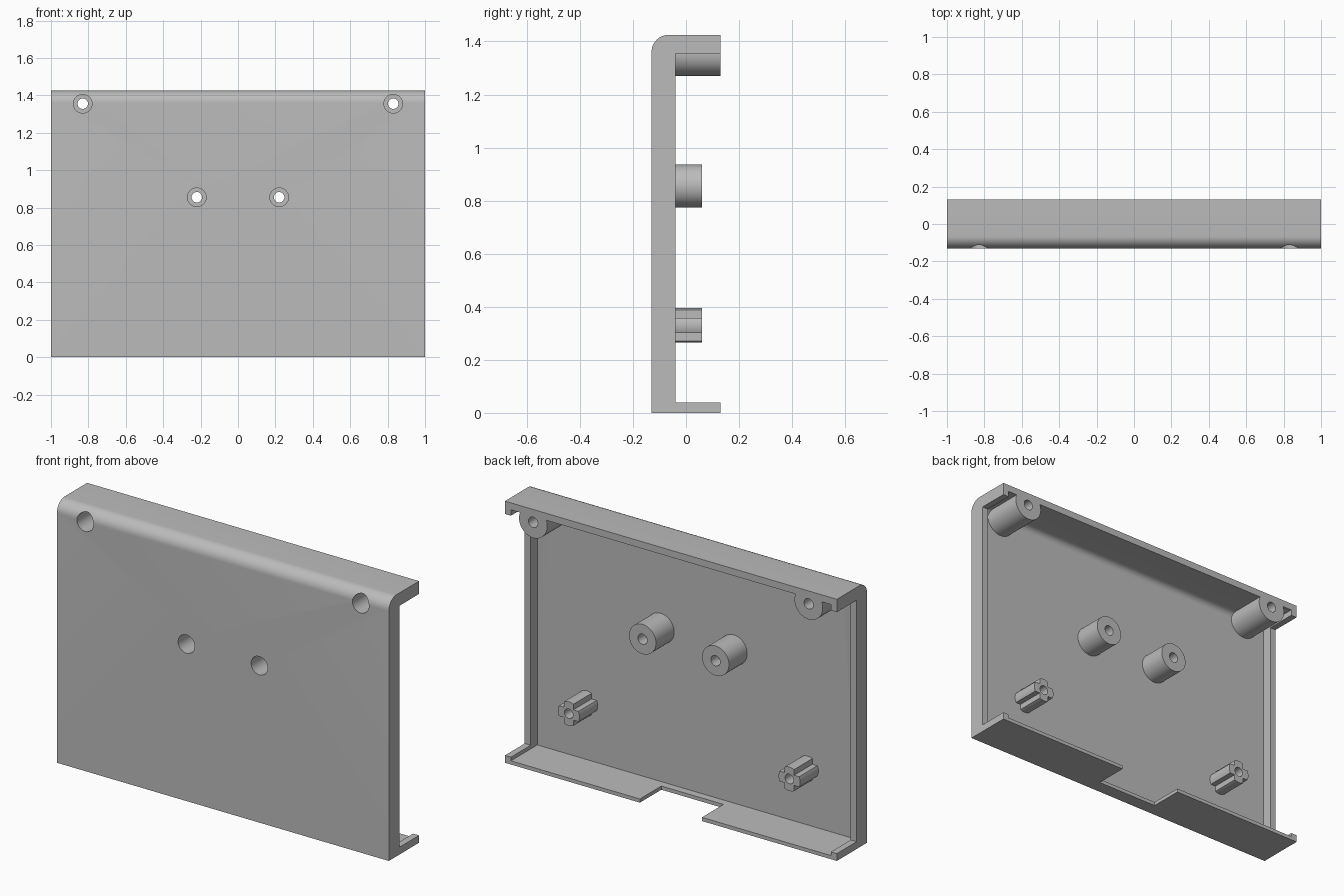
import bpy
import bmesh
from math import cos, sin, pi, radians

if "Cube" in bpy.data.objects:
    bpy.data.objects.remove(bpy.data.objects["Cube"])

grey = bpy.data.materials.new("plain_grey")
grey.use_nodes = True
colour = (0.5, 0.5, 0.5, 1)
grey.diffuse_color = colour
grey.node_tree.nodes["Principled BSDF"].inputs["Base Color"].default_value = colour

HALF_W, FRONT, BACK, TOP = 1.0, -0.13, 0.13, 1.425
FLOOR, RIM, WALL = -0.097, -0.04, 0.036


def prism(name, outline, axis, start, end):
    """Extrude a closed outline along x (outline is y, z) or y (outline is x, z)."""
    bm = bmesh.new()

    def place(p, depth):
        return (depth, p[0], p[1]) if axis == "x" else (p[0], depth, p[1])
    face = bm.faces.new([bm.verts.new(place(p, start)) for p in outline])
    out = bmesh.ops.extrude_face_region(bm, geom=[face])
    shift = (end - start, 0, 0) if axis == "x" else (0, end - start, 0)
    bmesh.ops.translate(bm, vec=shift,
                        verts=[v for v in out["geom"] if isinstance(v, bmesh.types.BMVert)])
    bmesh.ops.recalc_face_normals(bm, faces=bm.faces)
    mesh = bpy.data.meshes.new(name)
    bm.to_mesh(mesh)
    bm.free()
    mesh.materials.append(grey)
    obj = bpy.data.objects.new(name, mesh)
    bpy.context.collection.objects.link(obj)
    return obj


def arc(cx, cz, r, a, b, n):
    return [(cx + r * cos(a + (b - a) * i / n), cz + r * sin(a + (b - a) * i / n))
            for i in range(n + 1)]


def circle(x, z, r, n=48):
    return arc(x, z, r, 0, 2 * pi, n)[:-1]


def box(x0, x1, z0, z1):
    return [(x0, z0), (x1, z0), (x1, z1), (x0, z1)]


def tray_profile(y0, y1, z0, z1, r):
    """Side outline with the upper front corner rounded."""
    return [(y0, z0), (y1, z0), (y1, z1)] + arc(y0 + r, z1 - r, r, pi / 2, pi, 12)


def cut(obj, cutter):
    mod = obj.modifiers.new("cut", "BOOLEAN")
    mod.operation = "DIFFERENCE"
    mod.solver = "EXACT"
    mod.object = cutter
    bpy.context.view_layer.objects.active = obj
    bpy.ops.object.modifier_apply(modifier=mod.name)


def cut_once(obj, *shape):
    cutter = prism("cutter", *shape)
    cut(obj, cutter)
    bpy.data.objects.remove(cutter)


# Shell: rounded block, hollowed, with open sides and a cable notch below
shell = prism("shell", tray_profile(FRONT, BACK, 0, TOP, 0.065), "x", -HALF_W, HALF_W)
cut_once(shell, tray_profile(FLOOR, 0.3, 0.02, 1.387, 0.035), "x", -HALF_W + WALL, HALF_W - WALL)
cut_once(shell, [(RIM, 0.04), (0.3, 0.04), (0.3, 1.355), (RIM, 1.355)], "x", -1.2, 1.2)
cut_once(shell, box(-0.187, 0.187, -0.1, 0.1), "y", -0.055, 0.3)
parts = [shell]


def screw_post(name, x, z, r, end, seat):
    """Round post with a wide front recess and a narrow through hole."""
    post = prism(name, circle(x, z, r), "y", FLOOR - 0.01, end)
    if z + r > TOP - 0.04:
        cut_once(post, box(-2, 2, 1.39, 2), "y", -1, 1)
    for obj in (shell, post):
        cut_once(obj, circle(x, z, 0.05, 32), "y", -0.3, seat)
        cut_once(obj, circle(x, z, 0.028, 32), "y", -0.3, 0.3)
    parts.append(post)


def locating_peg(name, x, z):
    """Cross-shaped peg with rounded arm ends and a blind centre hole."""
    r, half = 0.065, 0.028
    spread = 0.445
    outline = []
    for k in range(4):
        a = k * pi / 2
        outline += arc(x, z, r, a - spread, a + spread, 6)
        outline.append((x + half * (cos(a) - sin(a)), z + half * (sin(a) + cos(a))))
    peg = prism(name, outline, "y", FLOOR - 0.01, 0.06)
    cut_once(peg, circle(x, z, 0.026, 24), "y", FLOOR, 0.3)
    parts.append(peg)


# Mirrored posts and pegs
for side, s in (("left", 1), ("right", -1)):
    screw_post(side + "_corner_post", s * 0.83, 1.355, 0.085, BACK, 0.05)
    screw_post(side + "_middle_post", s * 0.22, 0.855, 0.081, 0.06, 0.0)
    locating_peg(side + "_locating_peg", s * 0.665, 0.33)

# Smooth rounded surfaces, keep edges crisp
bpy.ops.object.select_all(action="DESELECT")
for obj in parts:
    obj.select_set(True)
bpy.context.view_layer.objects.active = shell
bpy.ops.object.shade_smooth_by_angle(angle=radians(25))
